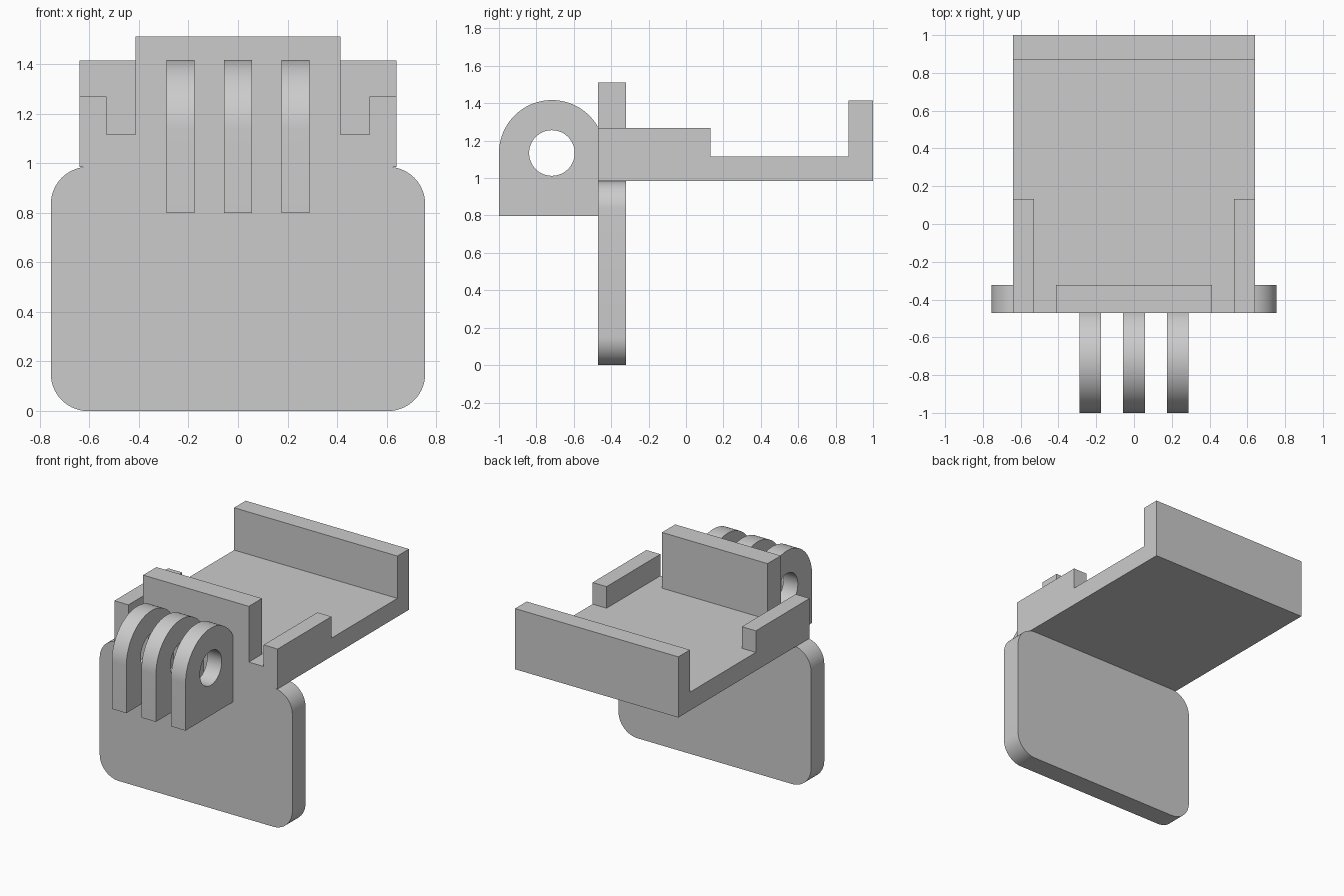
import bpy, bmesh, math
from mathutils import Vector

if "Cube" in bpy.data.objects:
    bpy.data.objects.remove(bpy.data.objects["Cube"])

grey = bpy.data.materials.new("light grey plastic")
grey.diffuse_color = (0.6, 0.6, 0.6, 1)
grey.use_nodes = True
grey.node_tree.nodes["Principled BSDF"].inputs["Base Color"].default_value = grey.diffuse_color


def prism(name, points, axis, lo, hi):
    """Extrude a 2D outline along x (points are y, z) or y (points are x, z)."""
    def place(p, d):
        return Vector((d, p[0], p[1])) if axis == "x" else Vector((p[0], d, p[1]))
    bm = bmesh.new()
    face = bm.faces.new([bm.verts.new(place(p, lo)) for p in points])
    ext = bmesh.ops.extrude_face_region(bm, geom=[face])
    moved = [g for g in ext["geom"] if isinstance(g, bmesh.types.BMVert)]
    step = Vector((hi - lo, 0, 0)) if axis == "x" else Vector((0, hi - lo, 0))
    bmesh.ops.translate(bm, verts=moved, vec=step)
    bmesh.ops.recalc_face_normals(bm, faces=bm.faces)
    mesh = bpy.data.meshes.new(name)
    bm.to_mesh(mesh)
    bm.free()
    mesh.materials.append(grey)
    ob = bpy.data.objects.new(name, mesh)
    bpy.context.collection.objects.link(ob)
    return ob


def arc(cx, cz, r, a0, a1, n):
    steps = [math.radians(a0 + (a1 - a0) * i / n) for i in range(n + 1)]
    return [(cx + r * math.cos(a), cz + r * math.sin(a)) for a in steps]


def smooth(ob):
    bpy.ops.object.select_all(action="DESELECT")
    ob.select_set(True)
    bpy.context.view_layer.objects.active = ob
    bpy.ops.object.shade_smooth_by_angle(angle=math.radians(30))


FRONT, PLATE_BACK = -0.47, -0.322
FLOOR, DECK = 0.985, 1.115

# Hanging front plate with rounded corners
W, R = 0.755, 0.15
outline = []
for cx, cz, a in ((W - R, FLOOR - R, 0), (R - W, FLOOR - R, 90),
                  (R - W, R, 180), (W - R, R, 270)):
    outline += arc(cx, cz, R, a, a + 90, 14)
smooth(prism("front_plate", outline, "y", FRONT, PLATE_BACK))

# Tray floor with upright back wall
prism("tray", [(FRONT, FLOOR), (1, FLOOR), (1, 1.415), (0.87, 1.415),
               (0.87, DECK), (FRONT, DECK)], "x", -0.64, 0.64)

# Front stop above the plate
prism("front_stop", [(FRONT, DECK), (PLATE_BACK, DECK), (PLATE_BACK, 1.51),
                     (FRONT, 1.51)], "x", -0.414, 0.414)

# Short side rails
for side, x in (("left", -0.64), ("right", 0.53)):
    prism(side + "_rail", [(FRONT, DECK), (0.132, DECK), (0.132, 1.268),
                           (FRONT, 1.268)], "x", x, x + 0.11)

# Hinge fingers, rounded on top and bored for a bolt
CY, CZ, RAD = -0.717, 1.134, 0.283
end = math.degrees(math.acos((FRONT - CY) / RAD))
finger_outline = [(FRONT, 0.798)] + arc(CY, CZ, RAD, end, 180, 32) + [(-1, 0.798)]
bore = prism("bolt_hole_cutter", arc(CY, CZ, 0.122, 0, 352.5, 47), "x", -0.5, 0.5)
bore.hide_render = True
bore.hide_set(True)
for name, x in (("left", -0.232), ("middle", 0), ("right", 0.232)):
    finger = prism(name + "_hinge_finger", finger_outline, "x", x - 0.057, x + 0.057)
    cut = finger.modifiers.new("bolt hole", "BOOLEAN")
    cut.operation, cut.solver, cut.object = "DIFFERENCE", "EXACT", bore
    bpy.context.view_layer.objects.active = finger
    bpy.ops.object.modifier_apply(modifier=cut.name)
    smooth(finger)
